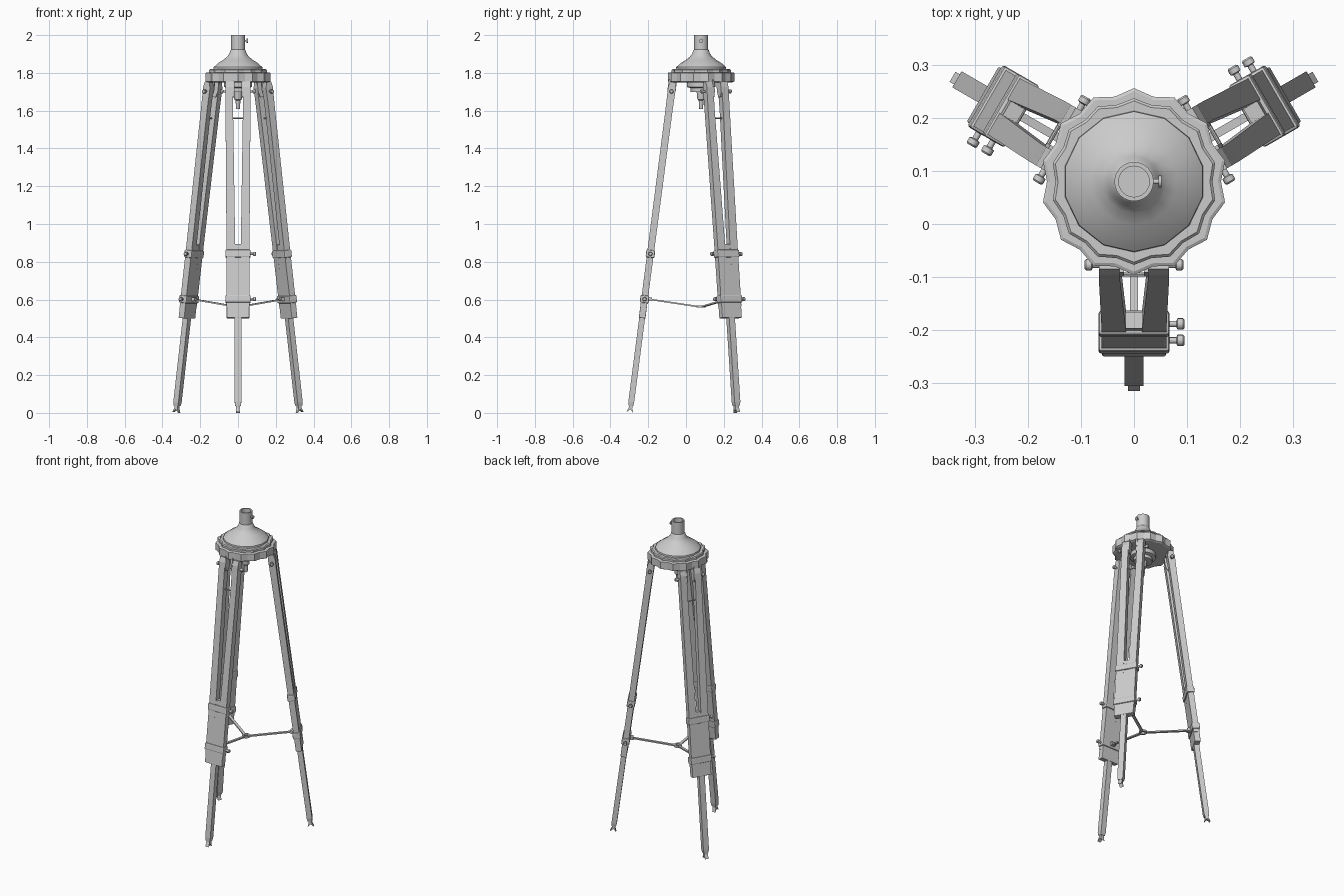
import bpy, bmesh, math
from mathutils import Matrix, Vector

cube = bpy.data.objects.get("Cube")
if cube:
    bpy.data.objects.remove(cube)

grey = bpy.data.materials.new("plain_grey")
grey.use_nodes = True
grey.diffuse_color = (0.6, 0.6, 0.6, 1)
grey.node_tree.nodes["Principled BSDF"].inputs["Base Color"].default_value = (0.6, 0.6, 0.6, 1)

CENTRE = Matrix.Translation((0, 0.08, 0))
smooth_objects = []


def finish(name, bm, matrix, bevel=0, smooth=False):
    bmesh.ops.recalc_face_normals(bm, faces=bm.faces)
    mesh = bpy.data.meshes.new(name)
    bm.to_mesh(mesh)
    bm.free()
    mesh.transform(matrix)
    mesh.materials.append(grey)
    obj = bpy.data.objects.new(name, mesh)
    bpy.context.collection.objects.link(obj)
    if bevel:
        mod = obj.modifiers.new("bevel", "BEVEL")
        mod.width, mod.segments = bevel, 2
    if smooth:
        smooth_objects.append(obj)
    return obj


def loft(name, rings, matrix, bevel=0, smooth=False, closed=False):
    """Skin a list of point rings; cap the ends unless the rings close on themselves."""
    bm = bmesh.new()
    loops = [[bm.verts.new(p) for p in ring] for ring in rings]
    n = len(loops[0])
    pairs = list(zip(loops, loops[1:]))
    if closed:
        pairs.append((loops[-1], loops[0]))
    for a, b in pairs:
        for i in range(n):
            j = (i + 1) % n
            bm.faces.new((a[i], a[j], b[j], b[i]))
    if not closed:
        bm.faces.new(loops[0])
        bm.faces.new(loops[-1])
    return finish(name, bm, matrix, bevel, smooth)


def rect(x, hx, hy, z, y=0):
    return [(x - hx, y - hy, z), (x + hx, y - hy, z), (x + hx, y + hy, z), (x - hx, y + hy, z)]


def circle(r, z, n, wave=0):
    pts = []
    for i in range(n):
        a = math.pi / 2 + math.tau * i / n
        rr = r - wave * (i % 2)
        pts.append((rr * math.cos(a), rr * math.sin(a), z))
    return pts


def lathe(name, profile, matrix, n=16, wave=0, smooth=True, closed=False):
    return loft(name, [circle(r, z, n, wave) for r, z in profile], matrix, 0, smooth, closed)


def along_x(x, z, side=1):
    """Frame whose z axis points sideways from the given spot on a leg."""
    return Matrix.Translation((x * side, 0, z)) @ Matrix.Rotation(side * math.pi / 2, 4, "Y")


def bar_between(name, a, b, width, thick, matrix):
    a, b = Vector(a), Vector(b)
    d = b - a
    turn = d.to_track_quat("Z", "Y").to_matrix().to_4x4()
    return loft(name, [rect(0, width, thick, 0), rect(0, width, thick, d.length)],
                matrix @ Matrix.Translation(a) @ turn)


# Head: wavy base plate, step, flared dome, hollow socket
lathe("head_plate", [(0.165, 1.75), (0.176, 1.755), (0.176, 1.80), (0.170, 1.803)],
      CENTRE, 28, 0.012, False)
lathe("head_step", [(0.157, 1.79), (0.157, 1.815), (0.152, 1.82)], CENTRE, 28, 0.009, False)
lathe("head_dome", [(0.134, 1.81), (0.132, 1.83), (0.108, 1.852), (0.082, 1.868), (0.06, 1.885),
                    (0.048, 1.90), (0.041, 1.92), (0.036, 1.925)], CENTRE, 14)
lathe("head_socket", [(0.037, 1.90), (0.037, 2.0), (0.029, 2.0), (0.029, 1.90)],
      CENTRE, 24, closed=True)
lathe("socket_screw", [(0.005, 0), (0.005, 0.012), (0.011, 0.012), (0.011, 0.018)],
      CENTRE @ along_x(0.034, 1.97), 12)

# Underside hub and hanging knob
lathe("under_hub", [(0.075, 1.755), (0.075, 1.725), (0.055, 1.72), (0.055, 1.70)][::-1], CENTRE, 14)
lathe("under_knob", [(0.010, 1.61), (0.013, 1.655), (0.020, 1.66), (0.024, 1.705)], CENTRE, 12)

# Spreader ring at the middle
lathe("spreader_ring", [(0.024, 0.557), (0.024, 0.569), (0.013, 0.569), (0.013, 0.557)],
      CENTRE, 16, closed=True)

TILT = math.atan(0.1294)
STRETCH = 1 / math.cos(TILT)


def h(z):
    """Distance along a leg for a height above the ground."""
    return z * STRETCH


def screw(name, x, z, side, frame):
    lathe(name, [(0.006, 0), (0.006, 0.022), (0.011, 0.024), (0.011, 0.034), (0.008, 0.037)],
          frame @ along_x(x, h(z), side), 12)


def build_leg(tag, angle):
    spin = CENTRE @ Matrix.Rotation(angle, 4, "Z")
    frame = spin @ Matrix.Translation((0, -0.377, 0.002)) @ Matrix.Rotation(-TILT, 4, "X")

    # Paired upper rails, rounded at the top, with hinge lugs and pins
    for side, word in ((-1, "right"), (1, "left")):
        loft(f"{tag}_{word}_rail",
             [rect(side * 0.038, 0.023, 0.017, h(0.56)), rect(side * 0.038, 0.023, 0.018, h(0.89)),
              rect(side * 0.046, 0.020, 0.019, h(1.60)), rect(side * 0.046, 0.020, 0.021, h(1.72)),
              rect(side * 0.046, 0.020, 0.014, h(1.75))], frame)
        loft(f"{tag}_{word}_lug",
             [rect(side * 0.023, 0.004, 0.012, h(1.67)), rect(side * 0.023, 0.004, 0.022, h(1.70)),
              rect(side * 0.023, 0.004, 0.022, h(1.76))], frame)
        screw(f"{tag}_{word}_hinge_pin", 0.056, 1.70, side, frame)
    lathe(f"{tag}_cross_rod", [(0.004, -0.06), (0.004, 0.06)], frame @ along_x(0, h(1.558)), 8)

    # Sleeve block, clamps and thumb screws
    loft(f"{tag}_sleeve", [rect(0, 0.060, 0.0175, h(0.50)), rect(0, 0.060, 0.0175, h(0.82))],
         frame, 0.003)
    loft(f"{tag}_sleeve_top", [rect(0, 0.059, 0.015, h(0.80)), rect(0, 0.059, 0.015, h(0.89))], frame)
    for z, word in ((0.60, "lower"), (0.84, "upper")):
        loft(f"{tag}_{word}_clamp", [rect(0, 0.067, 0.0235, h(z - 0.02)),
                                     rect(0, 0.067, 0.0235, h(z + 0.02))], frame, 0.006)
        screw(f"{tag}_{word}_thumb_screw", 0.058, z, 1, frame)

    # Sliding lower leg and forked foot
    loft(f"{tag}_lower_leg", [rect(0, 0.014, 0.013, h(0.035)), rect(0, 0.0175, 0.0155, h(0.055)),
                              rect(0, 0.0175, 0.0155, h(0.60))], frame)
    fork = [(-0.011, 0.05), (-0.009, 0.025), (-0.018, 0), (0, 0.017),
            (0.018, 0), (0.009, 0.025), (0.011, 0.05)]
    loft(f"{tag}_foot", [[(x, y, z) for y, z in fork] for x in (-0.011, 0.011)], frame)

    # Spreader arm with its hinge tab
    bar_between(f"{tag}_spreader_arm", (0, -0.285, 0.603), (0, -0.018, 0.563), 0.008, 0.004, spin)
    loft(f"{tag}_spreader_tab", [rect(0, 0.014, 0.016, 0.592, -0.275),
                                 rect(0, 0.014, 0.016, 0.612, -0.275)], spin)


for number, tag in enumerate(("front_leg", "back_left_leg", "back_right_leg")):
    build_leg(tag, number * math.tau / 3)

# Smooth the turned parts while keeping their rims crisp
bpy.ops.object.select_all(action="DESELECT")
for obj in smooth_objects:
    obj.select_set(True)
bpy.context.view_layer.objects.active = smooth_objects[0]
bpy.ops.object.shade_smooth_by_angle(angle=math.radians(35))
